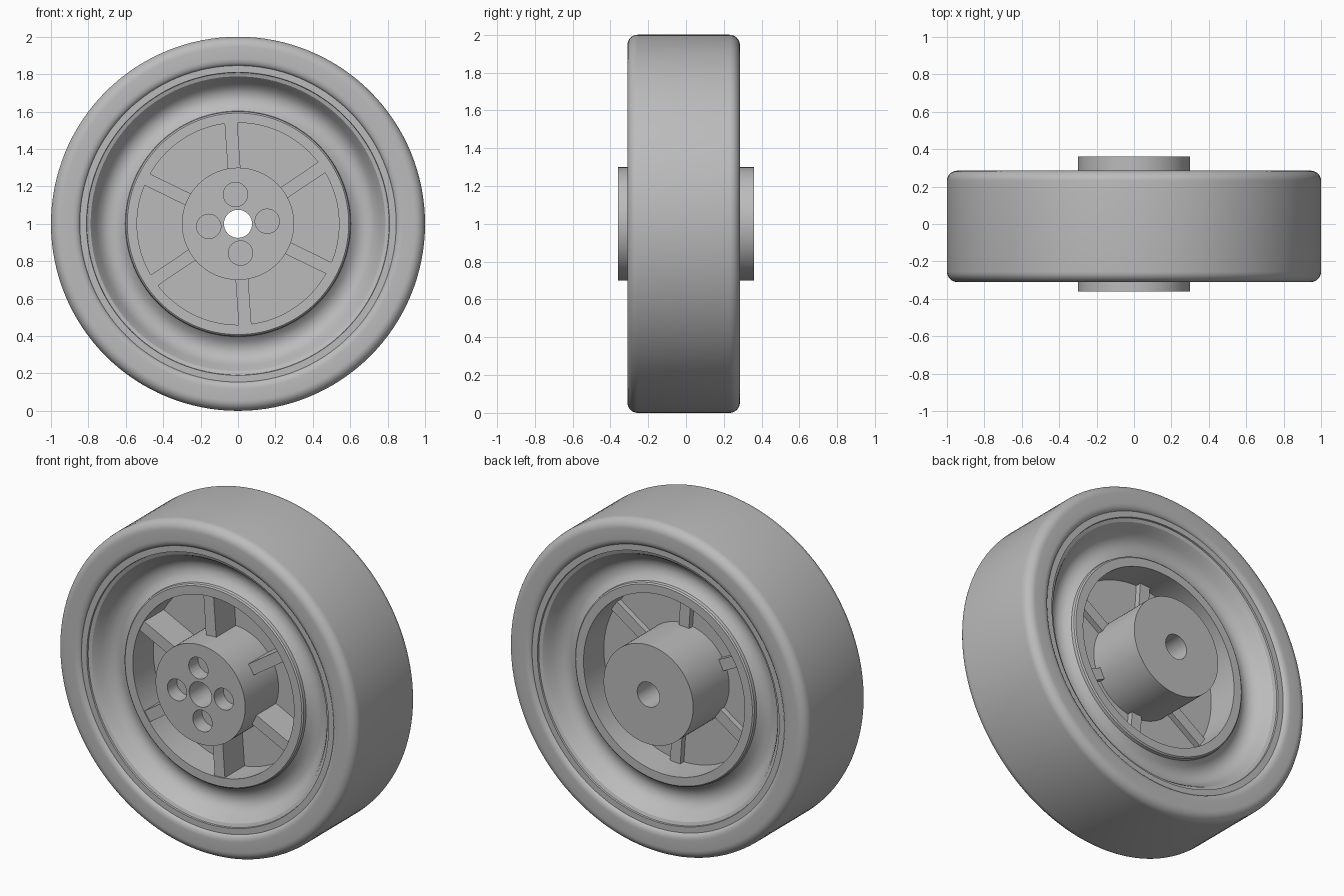
import bpy, bmesh, math
from mathutils import Matrix

if "Cube" in bpy.data.objects:
    bpy.data.objects.remove(bpy.data.objects["Cube"], do_unlink=True)

grey = bpy.data.materials.new("plain grey")
grey.use_nodes = True
grey.diffuse_color = (0.5, 0.5, 0.5, 1)
grey.node_tree.nodes["Principled BSDF"].inputs["Base Color"].default_value = (0.5, 0.5, 0.5, 1)

CENTRE = -0.0125   # middle plane of the tyre along y


def finish(name, bm):
    bmesh.ops.recalc_face_normals(bm, faces=bm.faces)
    mesh = bpy.data.meshes.new(name)
    bm.to_mesh(mesh)
    bm.free()
    mesh.materials.append(grey)
    obj = bpy.data.objects.new(name, mesh)
    bpy.context.collection.objects.link(obj)
    return obj


def smooth(obj):
    bpy.ops.object.select_all(action="DESELECT")
    obj.select_set(True)
    bpy.context.view_layer.objects.active = obj
    bpy.ops.object.shade_smooth_by_angle(angle=math.radians(30))


def lathe(name, profile, steps=128):
    """Revolve a closed (radius, y) profile about the axle."""
    bm = bmesh.new()
    rings = []
    for i in range(steps):
        a = math.tau * i / steps
        rings.append([bm.verts.new((r * math.cos(a), y, 1 + r * math.sin(a))) for r, y in profile])
    n = len(profile)
    for i in range(steps):
        p, q = rings[i], rings[(i + 1) % steps]
        for j in range(n):
            k = (j + 1) % n
            bm.faces.new((p[j], p[k], q[k], q[j]))
    obj = finish(name, bm)
    smooth(obj)
    return obj


def arc(r, y, rad_r, rad_y, start, end, steps=8):
    angles = [math.radians(start + (end - start) * i / steps) for i in range(steps + 1)]
    return [(r + rad_r * math.cos(a), y + rad_y * math.sin(a)) for a in angles]


def both_sides(front):
    """Complete a front half profile with its mirrored back half."""
    return front + [(r, 2 * CENTRE - y) for r, y in reversed(front)]


# Tyre with rounded shoulders and softened inner lip
front = arc(0.885, -0.285, 0.04, 0.025, 180, 270) + arc(0.945, -0.255, 0.055, 0.055, 270, 360)
lathe("tyre", both_sides(front))

# Rim: thin web, flat inner ring, dished channel and outer lip
rim_front = [(0.28, -0.04), (0.54, -0.04), (0.54, -0.235), (0.592, -0.235), (0.60, -0.228),
             (0.603, -0.21), (0.63, -0.185), (0.665, -0.172), (0.70, -0.175), (0.73, -0.192),
             (0.755, -0.222), (0.773, -0.253), (0.788, -0.273), (0.808, -0.28),
             (0.81, -0.29), (0.85, -0.29)]
lathe("rim", both_sides(rim_front))

# Hub with a through bore
hub = lathe("hub", [(0.075, -0.36), (0.30, -0.36), (0.30, 0.36), (0.075, 0.36)])

# Four blind bolt holes in the hub front
bm = bmesh.new()
for i in range(4):
    a = math.radians(5 + 90 * i)
    place = Matrix.Translation((0.157 * math.cos(a), -0.36, 1 + 0.157 * math.sin(a)))
    bmesh.ops.create_cone(bm, cap_ends=True, segments=40, radius1=0.065, radius2=0.065, depth=0.18,
                          matrix=place @ Matrix.Rotation(math.pi / 2, 4, "X"))
cutter = finish("bolt_hole_cutter", bm)
cutter.hide_render = True
cut = hub.modifiers.new("bolt holes", "BOOLEAN")
cut.object = cutter
cut.solver = "EXACT"
bpy.ops.object.select_all(action="DESELECT")
hub.select_set(True)
bpy.context.view_layer.objects.active = hub
bpy.ops.object.modifier_apply(modifier=cut.name)
bpy.data.objects.remove(cutter, do_unlink=True)
smooth(hub)

# Six spokes: deep in front of the web, shallow behind it
y0, y1 = -0.228, 0.05
for i in range(6):
    bm = bmesh.new()
    turn = (Matrix.Translation((0, (y0 + y1) / 2, 1))
            @ Matrix.Rotation(-math.radians(34 + 60 * i), 4, "Y")
            @ Matrix.Translation((0.42, 0, 0))
            @ Matrix.Diagonal((0.27, y1 - y0, 0.068, 1)))
    bmesh.ops.create_cube(bm, size=1, matrix=turn)
    finish(f"spoke_{i + 1}", bm)
